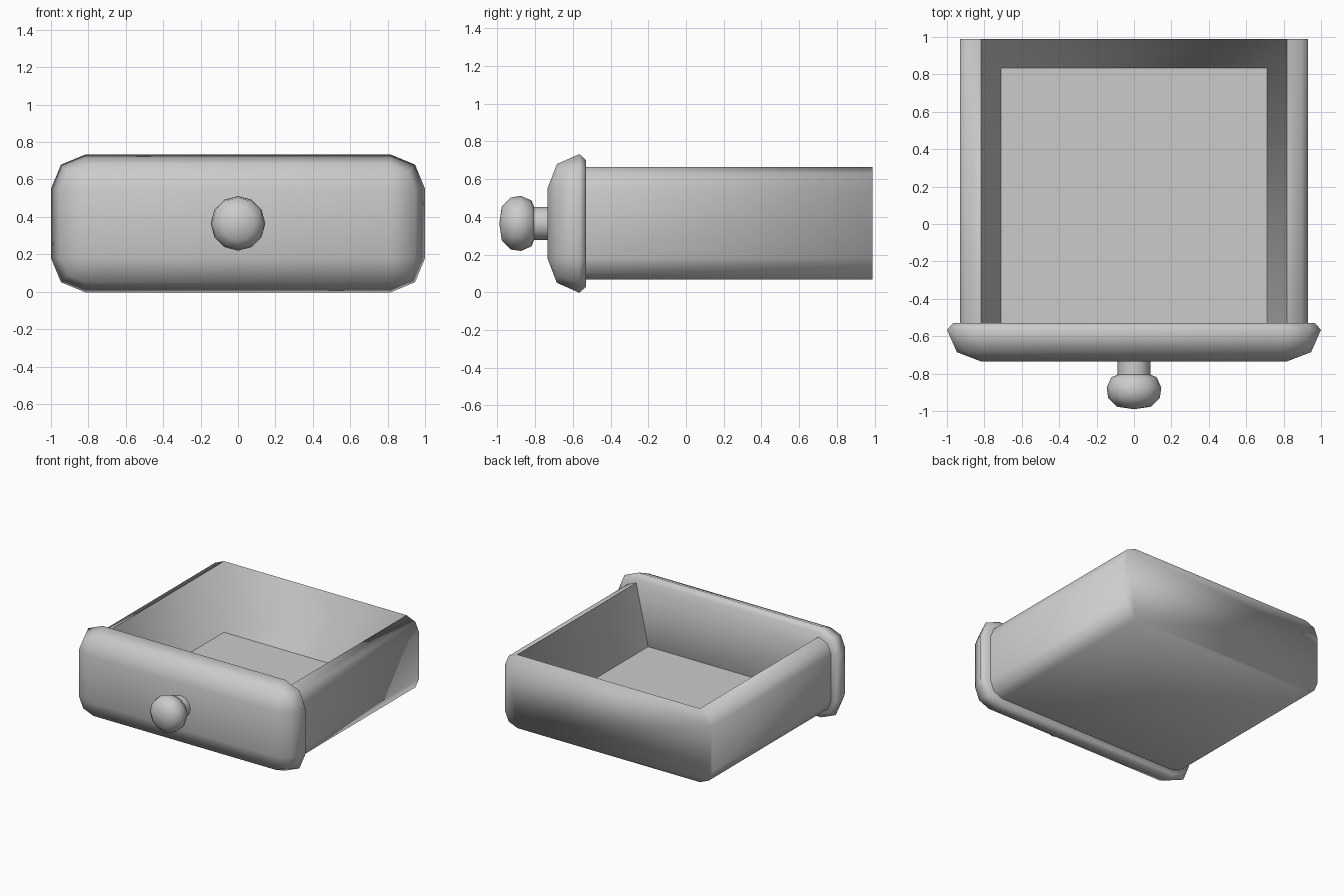
import bpy, bmesh, math

cube = bpy.data.objects.get("Cube")
if cube:
    bpy.data.objects.remove(cube, do_unlink=True)

GREY = (0.6, 0.6, 0.6, 1.0)
grey = bpy.data.materials.new("plain grey")
grey.use_nodes = True
grey.diffuse_color = GREY
grey.node_tree.nodes["Principled BSDF"].inputs["Base Color"].default_value = GREY

HALF_X, LOW, HIGH = 0.817, 0.18, 0.55  # core rectangle that the corners round off
MID = (LOW + HIGH) / 2
FACE, BACK = -0.53, 0.99               # front and back of the tray


def outline(bm, r, y):
    """Rounded rectangle with two-segment corners, running anticlockwise from the right."""
    corners = ((HALF_X, HIGH), (-HALF_X, HIGH), (-HALF_X, LOW), (HALF_X, LOW))
    ring = []
    for i, (x, z) in enumerate(corners):
        for step in range(3):
            a = math.radians(90 * i + 45 * step)
            ring.append(bm.verts.new((x + r * math.cos(a), y, z + r * math.sin(a))))
    return ring


def loft(bm, a, b):
    n = len(a)
    return [bm.faces.new((a[i], a[(i + 1) % n], b[(i + 1) % n], b[i])) for i in range(n)]


def finish(bm, name, angle):
    """Clean up, shade smooth with edges above the angle kept sharp, and add to the scene."""
    bmesh.ops.remove_doubles(bm, verts=bm.verts, dist=0.0005)
    bmesh.ops.recalc_face_normals(bm, faces=bm.faces)
    for f in bm.faces:
        f.smooth = True
    for e in bm.edges:
        if len(e.link_faces) == 2 and e.calc_face_angle() > math.radians(angle):
            e.smooth = False
    mesh = bpy.data.meshes.new(name)
    bm.to_mesh(mesh)
    bm.free()
    mesh.materials.append(grey)
    obj = bpy.data.objects.new(name, mesh)
    bpy.context.collection.objects.link(obj)


# Front panel: rounded front, small chamfer behind
bm = bmesh.new()
rings = [outline(bm, r, y) for r, y in
         ((0.0, -0.735), (0.13, -0.685), (0.183, -0.565), (0.15, FACE))]
for a, b in zip(rings, rings[1:]):
    loft(bm, a, b)
bm.faces.new(rings[-1])
bm.faces.new(rings[0][::3])
finish(bm, "front_panel", 95)

# Tray: rounded shell with a tapering hollow, open at the top and closed by the panel
bm = bmesh.new()
front, back = outline(bm, 0.113, FACE), outline(bm, 0.113, BACK)
shell = loft(bm, front, back)
bm.faces.remove(shell[2])
bm.faces.new(back)
FLOOR_X, FLOOR_Y, FLOOR_Z = 0.71, 0.835, 0.175
floor = [bm.verts.new((x, y, FLOOR_Z)) for x, y in
         ((FLOOR_X, FACE), (FLOOR_X, FLOOR_Y), (-FLOOR_X, FLOOR_Y), (-FLOOR_X, FACE))]
rim = [front[2], back[2], back[3], front[3]]
for i in range(3):
    bm.faces.new((rim[i], rim[i + 1], floor[i + 1], floor[i]))
for e in bm.faces.new(floor).edges:
    e.smooth = False
finish(bm, "tray", 95)

# Knob: turned stem and rounded head
bm = bmesh.new()
profile = ((0.088, -0.72), (0.088, -0.805), (0.122, -0.82), (0.146, -0.875),
           (0.138, -0.93), (0.09, -0.977), (0.0, -0.99))
points = [bm.verts.new((r, y, MID)) for r, y in profile]
edges = [bm.edges.new(pair) for pair in zip(points, points[1:])]
bmesh.ops.spin(bm, geom=points + edges, cent=(0, 0, MID), axis=(0, 1, 0),
               angle=math.tau, steps=12)
finish(bm, "knob", 60)
